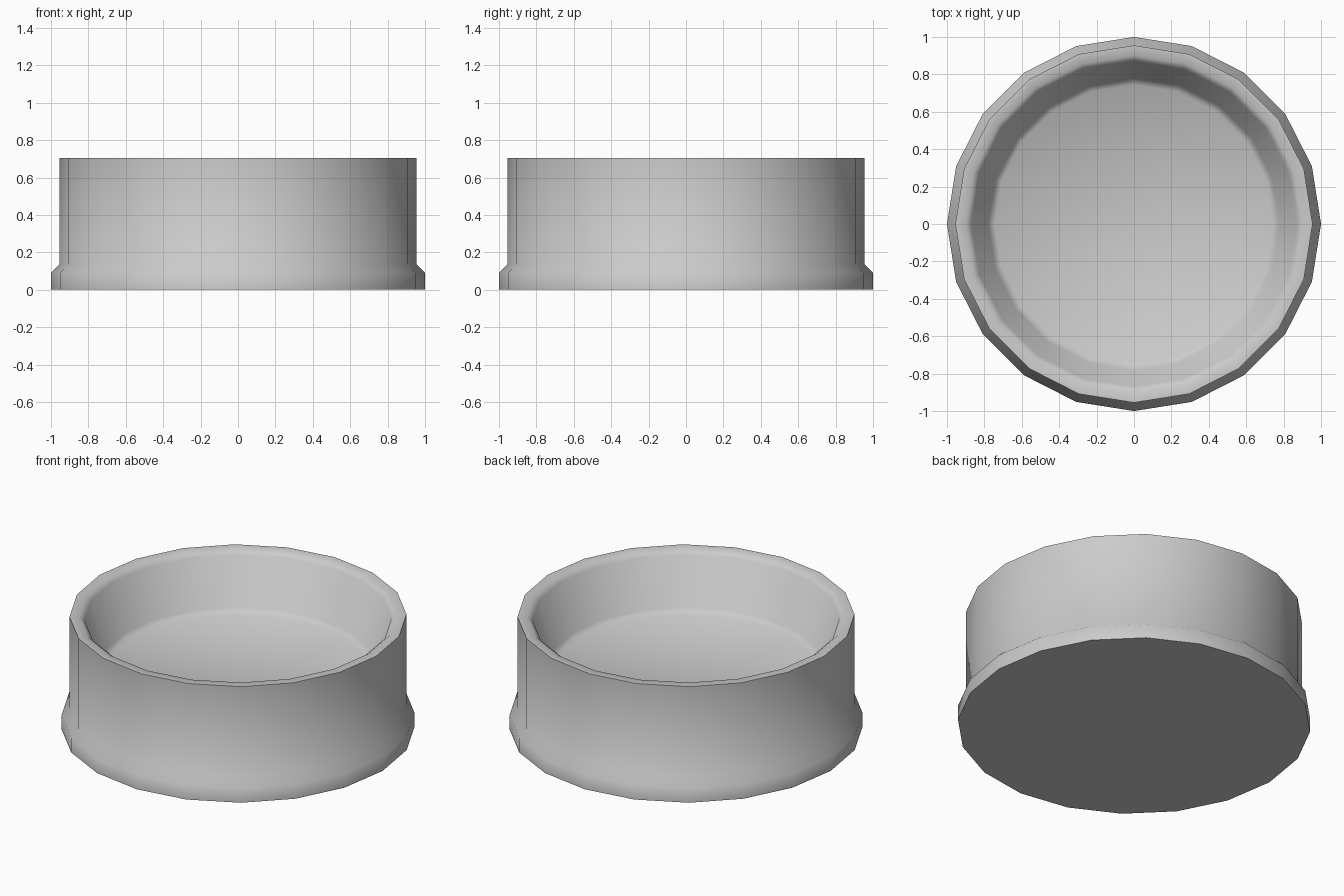
import bpy, bmesh
from math import cos, sin, pi, radians

if "Cube" in bpy.data.objects:
    bpy.data.objects.remove(bpy.data.objects["Cube"])

SIDES = 20


def lathe(name, profile):
    """Spin an (r, z) profile, running from bottom centre to inner floor, into a closed solid."""
    bm = bmesh.new()
    rings = [[bm.verts.new((r * cos(2 * pi * i / SIDES), r * sin(2 * pi * i / SIDES), z))
              for i in range(SIDES)] for r, z in profile]
    for a, b in zip(rings, rings[1:]):
        for i in range(SIDES):
            j = (i + 1) % SIDES
            bm.faces.new((a[i], a[j], b[j], b[i]))
    bm.faces.new(rings[0][::-1])
    bm.faces.new(rings[-1])
    mesh = bpy.data.meshes.new(name)
    bm.to_mesh(mesh)
    bm.free()
    obj = bpy.data.objects.new(name, mesh)
    bpy.context.collection.objects.link(obj)
    bpy.ops.object.select_all(action='DESELECT')
    bpy.context.view_layer.objects.active = obj
    obj.select_set(True)
    bpy.ops.object.shade_smooth_by_angle(angle=radians(50))
    return obj


# Round bowl: base flange, upright wall, rim, tapered inside, floor
lathe("bowl", [
    (1.0, 0), (1.0, 0.09),
    (0.955, 0.135), (0.955, 0.705),
    (0.90, 0.705), (0.87, 0.68),
    (0.78, 0.39), (0.745, 0.365),
])
